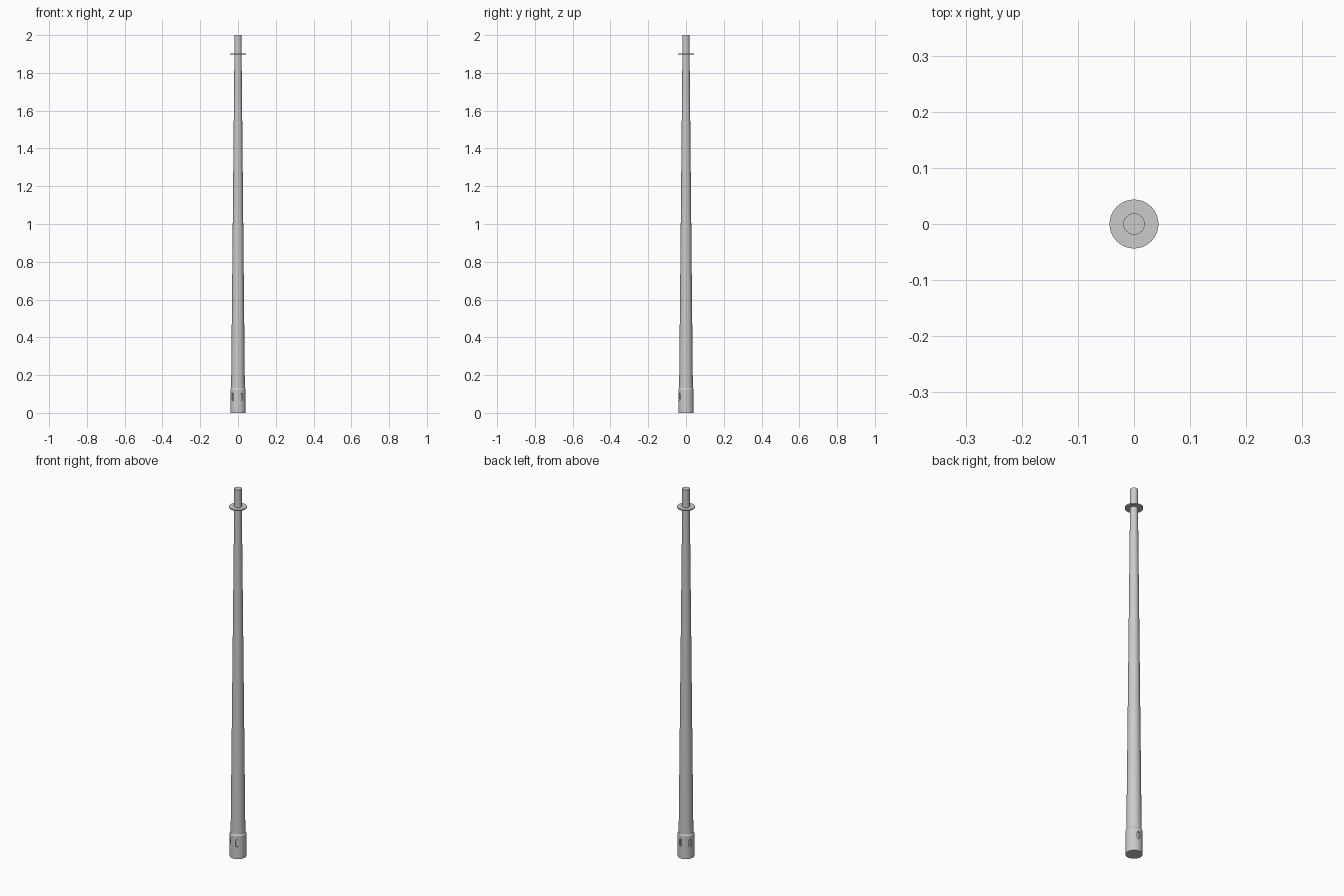
import bpy, math

if "Cube" in bpy.data.objects:
    bpy.data.objects.remove(bpy.data.objects["Cube"])


def lathe(name, profile, n=48):
    """Closed solid of revolution from (radius, z) points, bottom to top."""
    verts = [(r * math.cos(2 * math.pi * i / n), r * math.sin(2 * math.pi * i / n), z)
             for r, z in profile for i in range(n)]
    faces = [(k * n + i, k * n + (i + 1) % n, (k + 1) * n + (i + 1) % n, (k + 1) * n + i)
             for k in range(len(profile) - 1) for i in range(n)]
    faces.append(tuple(reversed(range(n))))
    faces.append(tuple(range((len(profile) - 1) * n, len(profile) * n)))
    me = bpy.data.meshes.new(name)
    me.from_pydata(verts, [], faces)
    ob = bpy.data.objects.new(name, me)
    bpy.context.collection.objects.link(ob)
    return ob


def smooth(ob):
    bpy.ops.object.select_all(action='DESELECT')
    ob.select_set(True)
    bpy.context.view_layer.objects.active = ob
    bpy.ops.object.shade_smooth_by_angle(angle=math.radians(30))


def slot_cutter(angle, radius=0.04, depth=0.006, w=0.007, z0=0.065, z1=0.105):
    """Rounded upright slot prism that bites into the collar at an angle."""
    outline = [(w * math.cos(a), z1 - w + w * math.sin(a))
               for a in (math.pi * i / 8 for i in range(9))]
    outline += [(w * math.cos(a), z0 + w + w * math.sin(a))
                for a in (math.pi + math.pi * i / 8 for i in range(9))]
    n = len(outline)
    verts = [(x, y, z) for x in (radius - depth, radius + 0.02) for y, z in outline]
    faces = [(i, (i + 1) % n, n + (i + 1) % n, n + i) for i in range(n)]
    faces += [tuple(reversed(range(n))), tuple(range(n, 2 * n))]
    me = bpy.data.meshes.new("slot_cutter")
    me.from_pydata(verts, [], faces)
    ob = bpy.data.objects.new("slot_cutter", me)
    bpy.context.collection.objects.link(ob)
    ob.rotation_euler.z = math.radians(angle)
    return ob


# Base collar with four slots
collar = lathe("base_collar", [(0.041, 0), (0.041, 0.125), (0.037, 0.131)])
bpy.context.view_layer.objects.active = collar
for angle in (-62, 82, 154, 226):
    cutter = slot_cutter(angle)
    bpy.context.view_layer.update()
    mod = collar.modifiers.new("slot", 'BOOLEAN')
    mod.operation = 'DIFFERENCE'
    mod.solver = 'EXACT'
    mod.object = cutter
    bpy.ops.object.modifier_apply(modifier=mod.name)
    bpy.data.objects.remove(cutter)
smooth(collar)

# Long tapered shaft
smooth(lathe("tapered_shaft", [(0.0365, 0.12), (0.019, 1.90), (0.019, 2.0)]))

# Thin disc near the top
smooth(lathe("top_disc", [(0.0435, 1.8965), (0.0435, 1.9025)]))
